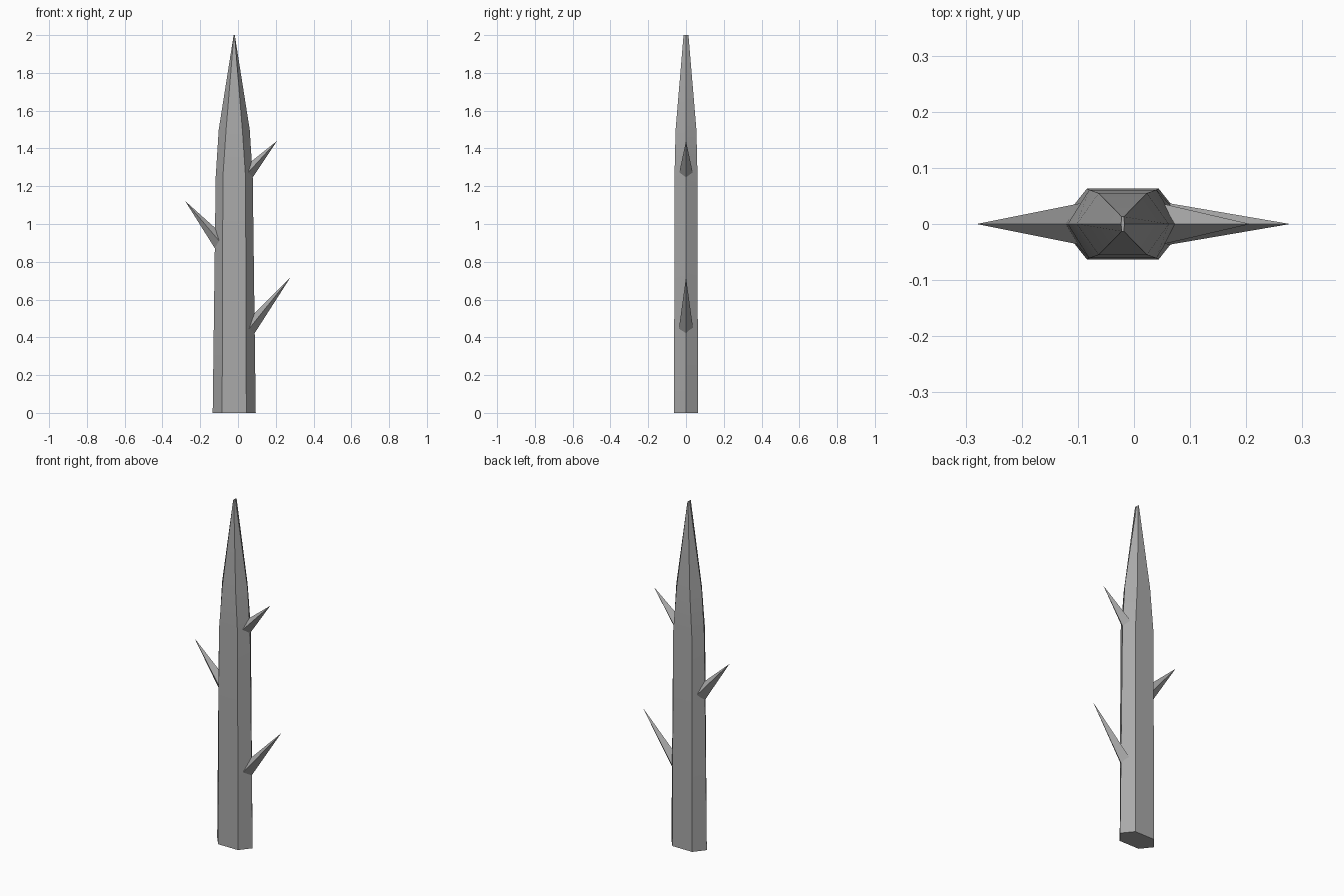
import bpy, math

if "Cube" in bpy.data.objects:
    bpy.data.objects.remove(bpy.data.objects["Cube"])

grey = bpy.data.materials.new("plain grey")
grey.diffuse_color = (0.4, 0.4, 0.4, 1)
grey.use_nodes = True
grey.node_tree.nodes["Principled BSDF"].inputs["Base Color"].default_value = grey.diffuse_color


def make_part(name, verts, faces):
    mesh = bpy.data.meshes.new(name)
    mesh.from_pydata(verts, [], faces)
    mesh.materials.append(grey)
    obj = bpy.data.objects.new(name, mesh)
    bpy.context.collection.objects.link(obj)
    bpy.ops.object.select_all(action='DESELECT')
    obj.select_set(True)
    bpy.context.view_layer.objects.active = obj
    # consistent outward normals, smooth along the shaft but crisp long edges
    bpy.ops.object.mode_set(mode='EDIT')
    bpy.ops.mesh.select_all(action='SELECT')
    bpy.ops.mesh.normals_make_consistent(inside=False)
    bpy.ops.object.mode_set(mode='OBJECT')
    bpy.ops.object.shade_smooth_by_angle(angle=math.radians(30))
    return obj


# Hexagonal shaft: height, outer half width, flat half width, half depth
CENTRE = -0.02
rings = [
    (0.0, 0.114, 0.064, 0.063),
    (1.25, 0.098, 0.060, 0.061),
    (1.5, 0.082, 0.043, 0.055),
    (2.0, 0.003, 0.002, 0.013),
]
verts = []
for z, outer, flat, depth in rings:
    for x, y in ((outer, 0), (flat, depth), (-flat, depth),
                 (-outer, 0), (-flat, -depth), (flat, -depth)):
        verts.append((CENTRE + x, y, z))
faces = [tuple(range(5, -1, -1)), tuple(range(18, 24))]
for r in range(len(rings) - 1):
    for i in range(6):
        j = (i + 1) % 6
        faces.append((r * 6 + i, r * 6 + j, r * 6 + 6 + j, r * 6 + 6 + i))
make_part("shaft", verts, faces)


# Four-sided thorns, with the root sunk into the shaft
def thorn(name, tip, top, side, bottom, half):
    def sunk(p, y):
        k = 1.15
        return (tip[0] + (p[0] - tip[0]) * k, y * k, tip[1] + (p[1] - tip[1]) * k)
    verts = [(tip[0], 0, tip[1]), sunk(top, 0), sunk(side, half),
             sunk(bottom, 0), sunk(side, -half)]
    make_part(name, verts, [(0, 1, 2), (0, 2, 3), (0, 3, 4), (0, 4, 1), (4, 3, 2, 1)])


thorn("lower_thorn", (0.278, 0.718), (0.09, 0.53), (0.062, 0.45), (0.09, 0.425), 0.037)
thorn("middle_thorn", (-0.28, 1.122), (-0.122, 0.98), (-0.095, 0.905), (-0.125, 0.875), 0.037)
thorn("upper_thorn", (0.207, 1.44), (0.075, 1.335), (0.056, 1.275), (0.08, 1.25), 0.035)
